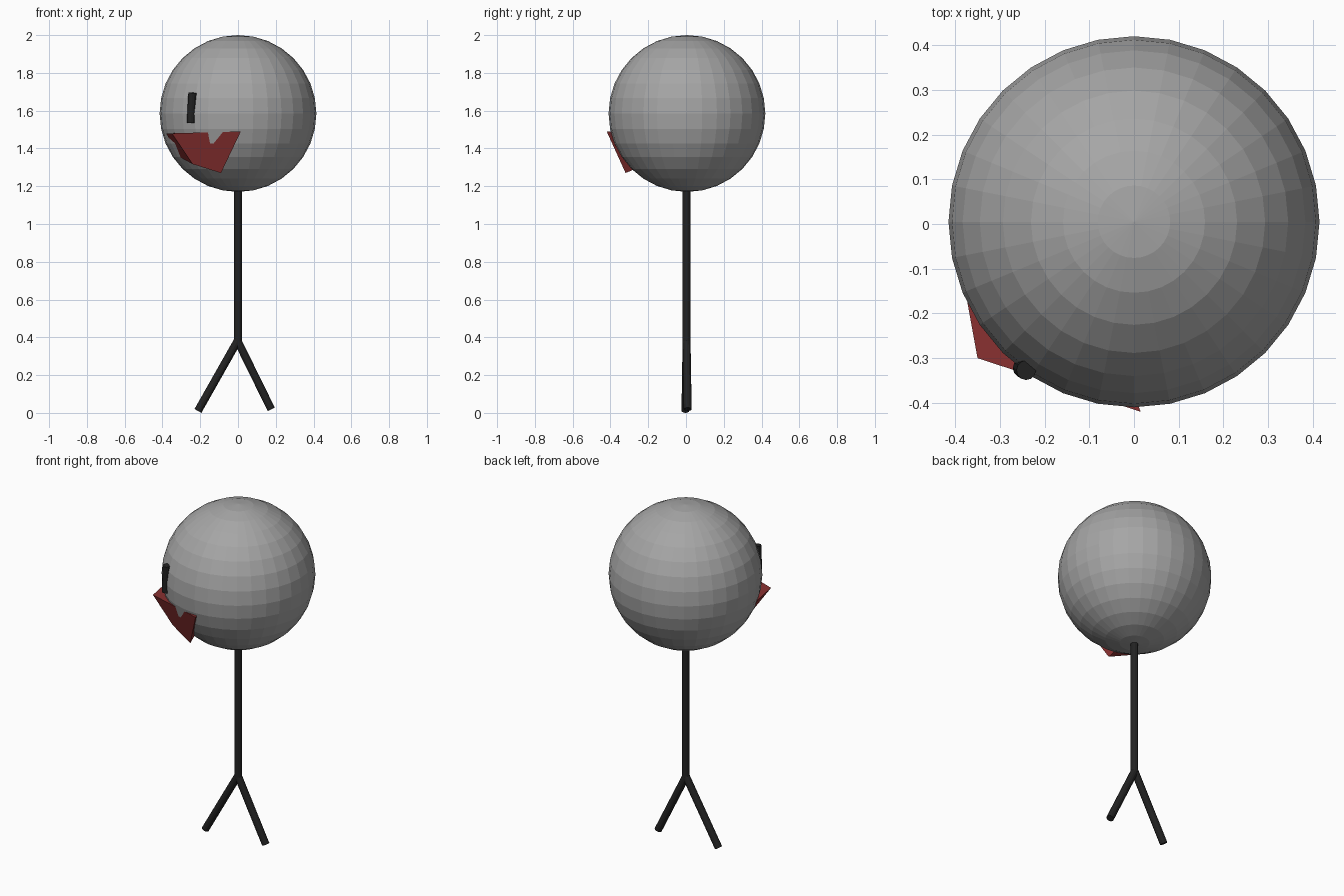
import bpy
import bmesh
from mathutils import Vector

if "Cube" in bpy.data.objects:
    bpy.data.objects.remove(bpy.data.objects["Cube"])


def material(name, colour):
    m = bpy.data.materials.new(name)
    m.diffuse_color = (*colour, 1.0)
    m.use_nodes = True
    m.node_tree.nodes["Principled BSDF"].inputs["Base Color"].default_value = m.diffuse_color
    return m


grey = material("mid grey", (0.38, 0.38, 0.38))
black = material("soft black", (0.016, 0.016, 0.016))
red = material("dark red", (0.25, 0.03, 0.03))


def rod(name, start, end, radius, sides=12):
    """Flat-sided cylinder between two points."""
    a, b = Vector(start), Vector(end)
    bpy.ops.mesh.primitive_cylinder_add(
        vertices=sides, radius=radius, depth=(b - a).length, location=(a + b) / 2)
    ob = bpy.context.object
    ob.rotation_euler = (b - a).to_track_quat('Z', 'Y').to_euler()
    ob.name = name
    ob.data.materials.append(black)
    return ob


# Head: faceted ball
bpy.ops.mesh.primitive_uv_sphere_add(
    segments=32, ring_count=16, radius=0.415, location=(0, 0.005, 1.585))
head = bpy.context.object
head.name = "head"
head.data.materials.append(grey)

# Stick body and two legs
rod("body", (0, 0.003, 0.37), (0, 0.003, 1.22), 0.021)
rod("left_leg", (0.0, 0.003, 0.385), (-0.212, -0.003, 0.0105), 0.021)
rod("right_leg", (-0.004, 0.003, 0.385), (0.176, 0.009, 0.019), 0.021)

# Single upright eye on the face
rod("eye", (-0.241, -0.327, 1.695), (-0.249, -0.322, 1.535), 0.022)

# Mouth: tapered block sunk into the head
front = [(-0.35, -0.30, 1.48), (0.015, -0.42, 1.49),
         (-0.09, -0.32, 1.27), (-0.24, -0.27, 1.317)]
back = [(-0.38, -0.135, 1.48), (-0.05, -0.25, 1.485),
        (-0.11, -0.20, 1.32), (-0.31, -0.14, 1.355)]
bm = bmesh.new()
f = [bm.verts.new(p) for p in front]
b = [bm.verts.new(p) for p in back]
bm.faces.new(f)
bm.faces.new(b[::-1])
for i in range(4):
    j = (i + 1) % 4
    bm.faces.new((f[i], b[i], b[j], f[j]))
bmesh.ops.recalc_face_normals(bm, faces=bm.faces)
mesh = bpy.data.meshes.new("mouth")
bm.to_mesh(mesh)
bm.free()
mesh.materials.append(red)
mouth = bpy.data.objects.new("mouth", mesh)
bpy.context.collection.objects.link(mouth)
